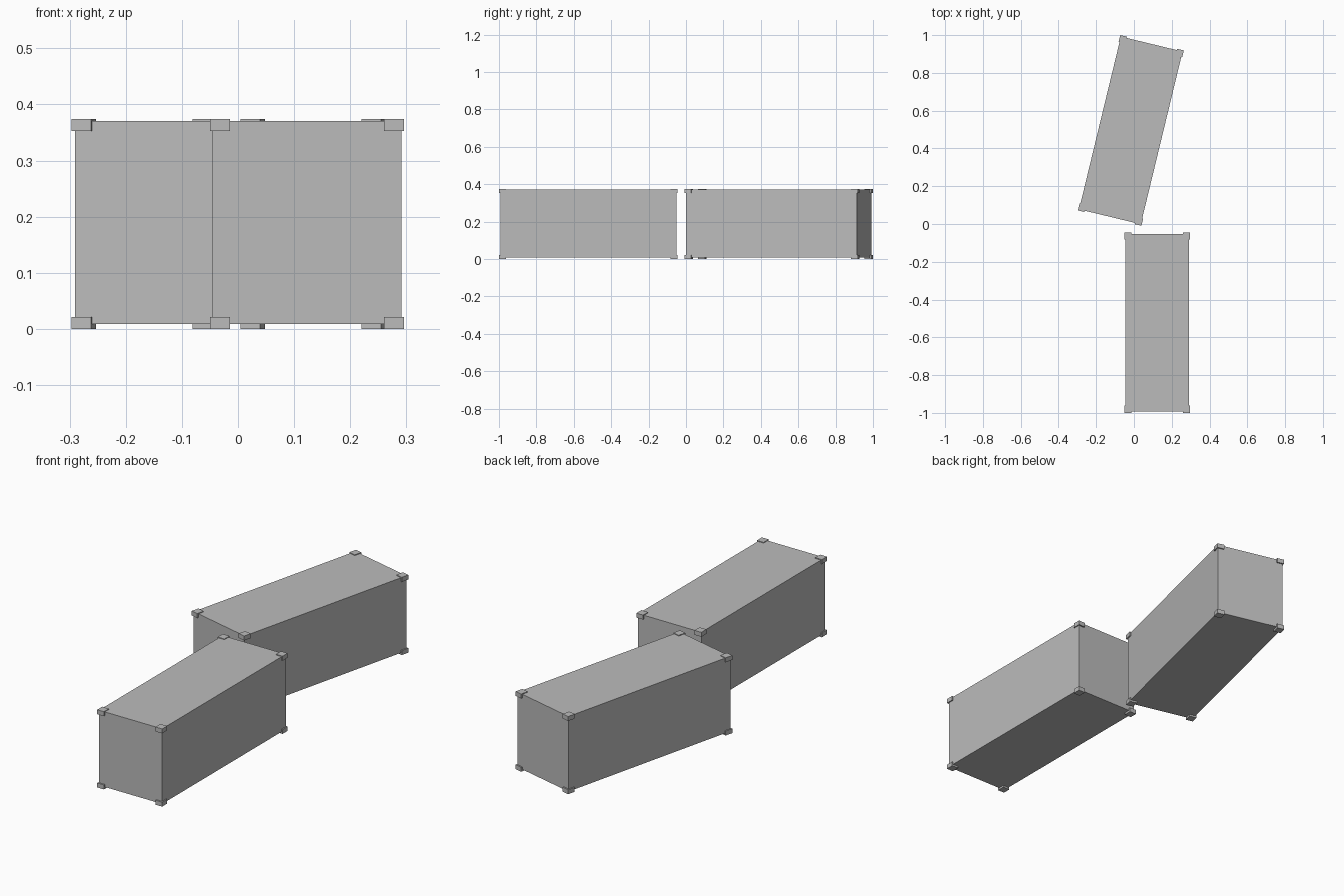
import bpy
import bmesh
from math import radians
from mathutils import Matrix, Vector

cube = bpy.data.objects.get("Cube")
if cube:
    bpy.data.objects.remove(cube, do_unlink=True)

# One flat grey for everything
GREY = (0.5, 0.5, 0.5, 1.0)
grey = bpy.data.materials.new("container_grey")
grey.use_nodes = True
grey.diffuse_color = GREY
grey.node_tree.nodes["Principled BSDF"].inputs["Base Color"].default_value = GREY

# Overall container size and corner fitting size
WIDTH, LENGTH, HEIGHT = 0.346, 0.955, 0.374
FITTING = Vector((0.036, 0.038, 0.0215))


def add_box(bm, low, high):
    low, high = Vector(low), Vector(high)
    placement = Matrix.Translation((low + high) / 2) @ Matrix.Diagonal((*(high - low), 1))
    bmesh.ops.create_cube(bm, size=1, matrix=placement)


def make_object(name, bm, place):
    mesh = bpy.data.meshes.new(name)
    bm.to_mesh(mesh)
    bm.free()
    mesh.materials.append(grey)
    obj = bpy.data.objects.new(name, mesh)
    obj.matrix_world = place
    bpy.context.collection.objects.link(obj)


def make_container(name, x, y, turn):
    place = Matrix.Translation((x, y, 0)) @ Matrix.Rotation(radians(turn), 4, "Z")

    # Plain box body, set slightly inside the fittings
    hx, hy = WIDTH / 2 - 0.005, LENGTH / 2 - 0.007
    body = bmesh.new()
    add_box(body, (-hx, -hy, 0.009), (hx, hy, HEIGHT - 0.0035))
    make_object(name + "_body", body, place)

    # Eight corner fittings
    fittings = bmesh.new()
    for sx in (0, 1):
        for sy in (0, 1):
            for sz in (0, 1):
                low = Vector((
                    -WIDTH / 2 + sx * (WIDTH - FITTING.x),
                    -LENGTH / 2 + sy * (LENGTH - FITTING.y),
                    sz * (HEIGHT - FITTING.z),
                ))
                add_box(fittings, low, low + FITTING)
    make_object(name + "_corner_fittings", fittings, place)


make_container("front_container", 0.123, -0.5225, 0)
make_container("rear_container", -0.0165, 0.4955, -13.6)
